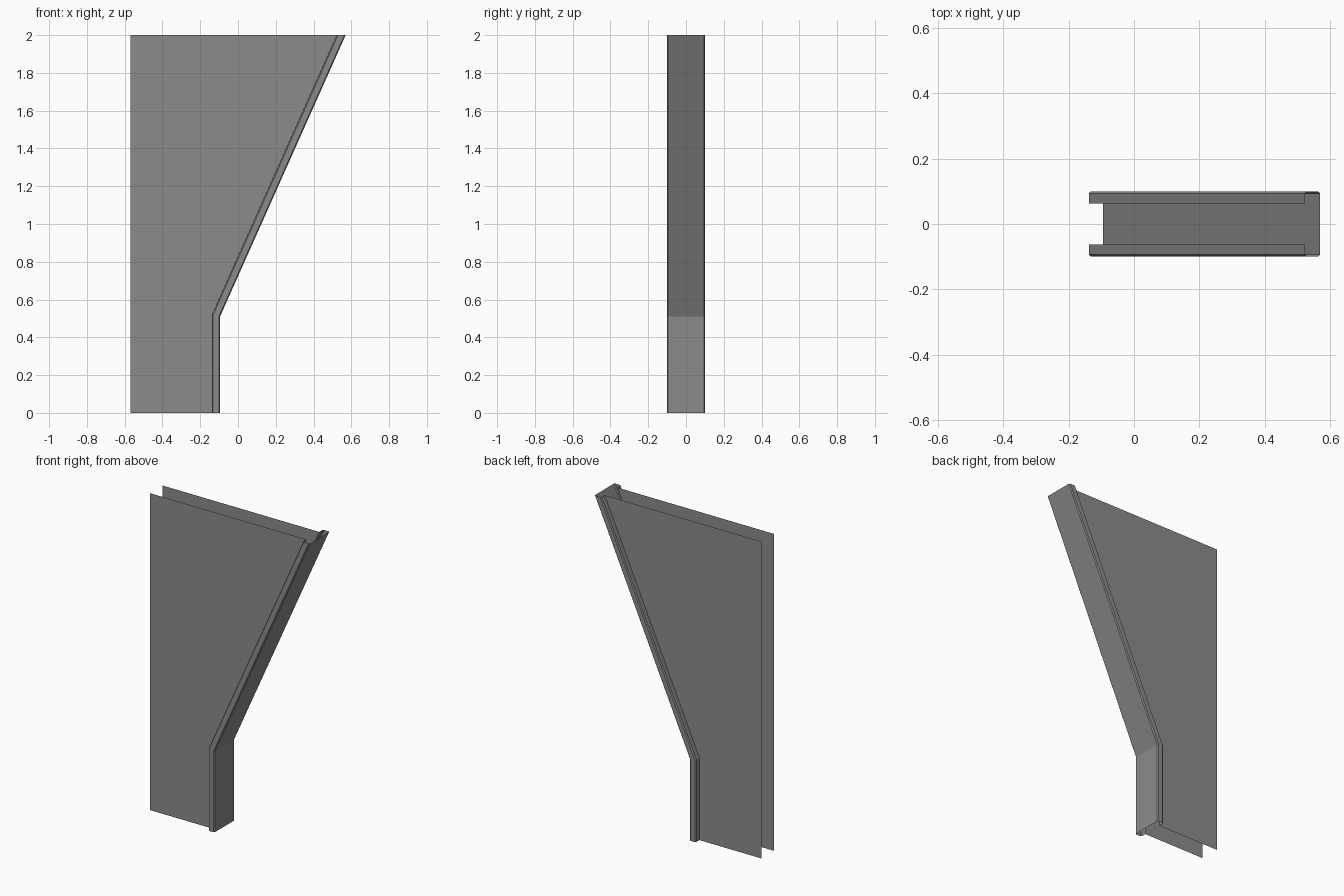
import bpy
import bmesh
import math

cube = bpy.data.objects.get("Cube")
if cube:
    bpy.data.objects.remove(cube, do_unlink=True)

HALF_DEPTH = 0.1
RIM = 0.043
RECESS = 0.037
CHAMFER = 0.006

grey = bpy.data.materials.new("mid_grey")
grey.use_nodes = True
grey.diffuse_color = (0.26, 0.26, 0.26, 1)
grey.node_tree.nodes["Principled BSDF"].inputs["Base Color"].default_value = (0.26, 0.26, 0.26, 1)

# Outline of the panel, anticlockwise from the lower left corner
outline = [(-0.57, 0), (-0.095, 0), (-0.095, 0.51), (0.57, 2), (-0.57, 2)]

bm = bmesh.new()
verts = [bm.verts.new((x, -HALF_DEPTH, z)) for x, z in outline]
panel = bm.faces.new(verts)
wall_edges = [bm.edges.get((verts[i], verts[i + 1])) for i in (1, 2)]

# Side wall, half way back; the mirror makes the rest
wall = bmesh.ops.extrude_edge_only(bm, edges=wall_edges)["geom"]
for v in wall:
    if isinstance(v, bmesh.types.BMVert):
        v.co.y = 0

# Flat rim around a recessed panel
bmesh.ops.inset_region(bm, faces=[panel], thickness=RIM, use_even_offset=True)
bmesh.ops.inset_region(bm, faces=[panel], thickness=0)
for v in panel.verts:
    v.co.y = -HALF_DEPTH + RECESS
bmesh.ops.recalc_face_normals(bm, faces=bm.faces)
bm.normal_update()
if panel.normal.y > 0:
    bmesh.ops.reverse_faces(bm, faces=bm.faces)

# Small chamfer where the rim turns into the wall and the recess
corners = [e for e in bm.edges
           if len(e.link_faces) == 2
           and all(abs(v.co.y + HALF_DEPTH) < 1e-4 for v in e.verts)
           and e.calc_face_angle(0) > math.radians(60)]
bmesh.ops.bevel(bm, geom=corners, offset=CHAMFER, offset_type="OFFSET",
                segments=1, profile=0.5, affect="EDGES")

mesh = bpy.data.meshes.new("panel_shell")
bm.to_mesh(mesh)
bm.free()
mesh.materials.append(grey)
shell = bpy.data.objects.new("panel_shell", mesh)
bpy.context.collection.objects.link(shell)

# Matching back sheet
mirror = shell.modifiers.new("back_half", "MIRROR")
mirror.use_axis = (False, True, False)
mirror.use_clip = True
mirror.merge_threshold = 0.001
